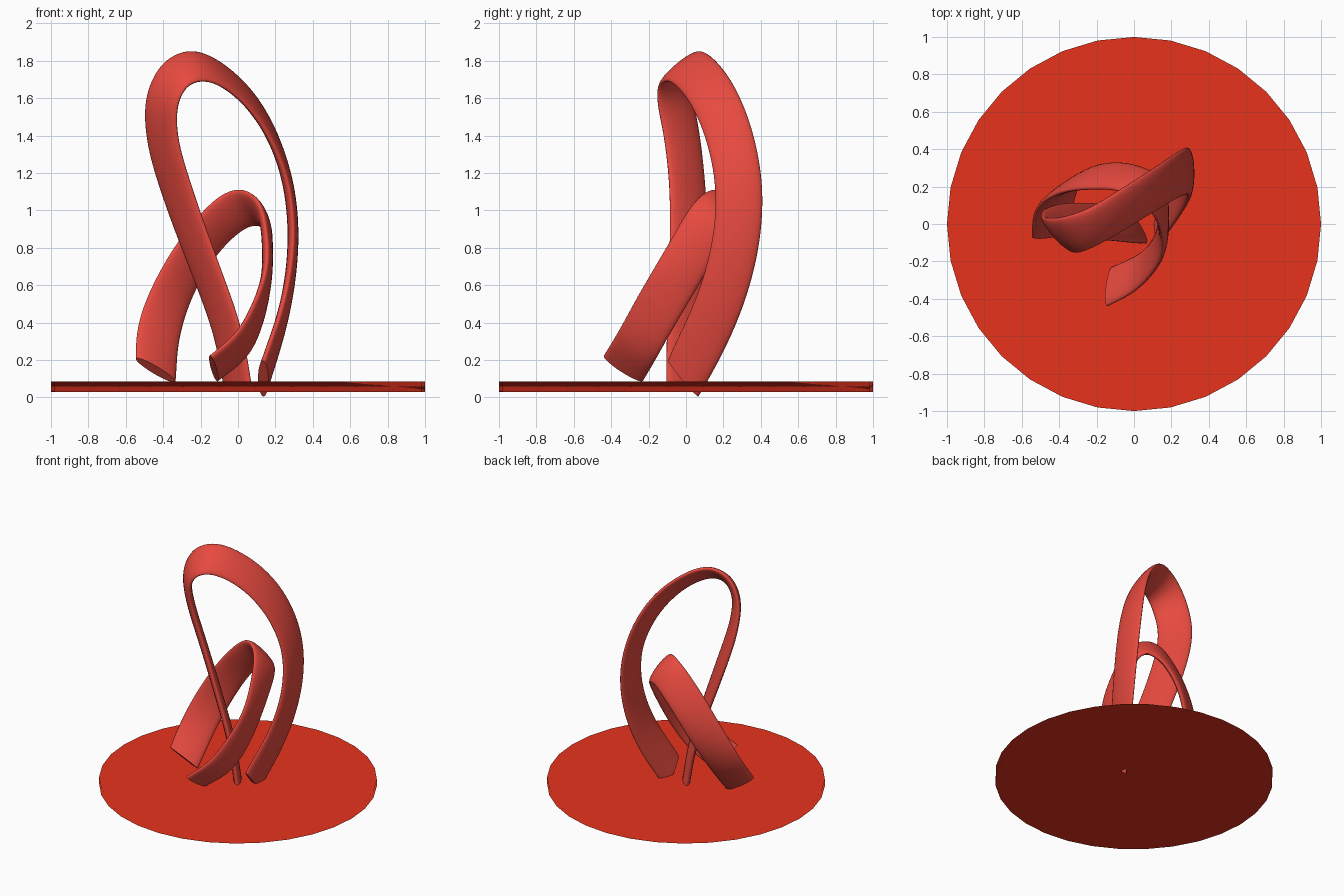
import bpy, bmesh, math
from mathutils import Vector

if "Cube" in bpy.data.objects:
    bpy.data.objects.remove(bpy.data.objects["Cube"])


def material(name, rgb):
    m = bpy.data.materials.new(name)
    m.diffuse_color = (*rgb, 1)
    m.use_nodes = True
    m.node_tree.nodes["Principled BSDF"].inputs["Base Color"].default_value = m.diffuse_color
    return m


ribbon_red = material("ribbon red", (0.80, 0.068, 0.050))
base_red = material("base red", (0.80, 0.033, 0.012))


def finish(name, bm, mat, angle):
    bmesh.ops.recalc_face_normals(bm, faces=bm.faces)
    me = bpy.data.meshes.new(name)
    bm.to_mesh(me)
    bm.free()
    ob = bpy.data.objects.new(name, me)
    bpy.context.collection.objects.link(ob)
    me.materials.append(mat)
    bpy.ops.object.select_all(action='DESELECT')
    ob.select_set(True)
    bpy.context.view_layer.objects.active = ob
    bpy.ops.object.shade_smooth_by_angle(angle=math.radians(angle))
    return ob


def spline(pts, knots, steps):
    """Smooth curve through the points, with tangents weighted by spacing."""
    n = len(pts)
    slope = [(pts[i + 1] - pts[i]) / (knots[i + 1] - knots[i]) for i in range(n - 1)]
    tan = []
    for i in range(n):
        if 0 < i < n - 1:
            h0, h1 = knots[i] - knots[i - 1], knots[i + 1] - knots[i]
            tan.append((slope[i - 1] * h1 + slope[i] * h0) / (h0 + h1))
        else:
            tan.append(slope[0] if i == 0 else slope[-1])
    out = []
    for i in range(n - 1):
        h = knots[i + 1] - knots[i]
        for k in range(steps):
            t = k / steps
            out.append(pts[i] * (2 * t ** 3 - 3 * t * t + 1) + tan[i] * h * (t ** 3 - 2 * t * t + t)
                       + pts[i + 1] * (3 * t * t - 2 * t ** 3) + tan[i + 1] * h * (t ** 3 - t * t))
    return out + [pts[-1].copy()]


def relax(p, times):
    for _ in range(times):
        p = [p[0]] + [(p[i - 1] + 2 * p[i] + p[i + 1]) / 4 for i in range(1, len(p) - 1)] + [p[-1]]
    return p


def ribbon(name, path, width=0.25, thick=0.058, steps=10, sides=24):
    """Sweep a flat ellipse along a path of (centre, width direction)."""
    pts = [Vector(r[:3]) for r in path]
    knots = [0.0]
    for a, b in zip(pts, pts[1:]):
        knots.append(knots[-1] + (b - a).length)
    cen = relax(spline(pts, knots, steps), 16)
    wid = relax(spline([Vector(r[3:]).normalized() for r in path], knots, steps), 16)
    last = len(cen) - 1
    bm = bmesh.new()
    rings = []
    for i, c in enumerate(cen):
        t = (cen[min(i + 1, last)] - cen[max(i - 1, 0)]).normalized()
        square = min(1, min(i, last - i) / 8)  # the ends are cut slightly askew
        w = wid[i].normalized()
        w = (w - t * w.dot(t) * square).normalized()
        n = t.cross(w).normalized()
        rings.append([bm.verts.new(c + w * (width / 2 * math.cos(a)) + n * (thick / 2 * math.sin(a)))
                      for a in (2 * math.pi * k / sides for k in range(sides))])
    for r, s in zip(rings, rings[1:]):
        for k in range(sides):
            j = (k + 1) % sides
            bm.faces.new((r[k], r[j], s[j], s[k]))
    bm.faces.new(rings[0])
    bm.faces.new(rings[-1])
    return finish(name, bm, ribbon_red, 60)


# Tall loop
ribbon("tall_loop", [
    (0.00, 0.00, 0.05, 0.14, -0.20, 0.00),
    (-0.055, 0.00, 0.35, 0.14, -0.20, 0.03),
    (-0.18, 0.012, 0.70, 0.14, -0.20, 0.05),
    (-0.325, 0.01, 1.10, 0.15, -0.19, 0.05),
    (-0.41, -0.025, 1.42, 0.16, -0.19, 0.01),
    (-0.40, -0.06, 1.61, 0.17, -0.19, -0.05),
    (-0.33, -0.055, 1.73, 0.14, -0.18, -0.12),
    (-0.22, -0.015, 1.775, 0.10, -0.17, -0.16),
    (-0.05, 0.085, 1.70, 0.07, -0.18, -0.16),
    (0.11, 0.185, 1.53, 0.03, -0.19, -0.13),
    (0.22, 0.255, 1.31, 0.01, -0.22, -0.08),
    (0.28, 0.285, 1.08, 0.00, -0.24, 0.00),
    (0.295, 0.262, 0.80, 0.00, -0.23, 0.06),
    (0.25, 0.165, 0.465, 0.00, -0.20, 0.12),
    (0.135, -0.015, 0.10, 0.00, -0.17, 0.20)])

# Low arch
ribbon("low_arch", [
    (-0.44, -0.05, 0.145, 0.20, 0.04, -0.12),
    (-0.425, 0.11, 0.35, 0.18, 0.06, -0.10),
    (-0.335, 0.22, 0.60, 0.16, 0.11, -0.12),
    (-0.16, 0.258, 0.87, 0.14, 0.13, -0.13),
    (0.03, 0.225, 1.02, 0.10, 0.12, -0.19),
    (0.125, 0.155, 0.985, 0.06, 0.17, -0.17),
    (0.157, 0.04, 0.80, 0.01, 0.20, -0.12),
    (0.152, -0.06, 0.63, 0.00, 0.20, -0.11),
    (0.11, -0.16, 0.46, 0.03, 0.20, -0.11),
    (0.02, -0.26, 0.28, 0.05, 0.20, -0.12),
    (-0.13, -0.335, 0.155, 0.03, 0.20, -0.13)])

# Round base, with its rim shaded softly into the flat faces
bm = bmesh.new()
bmesh.ops.create_cone(bm, cap_ends=True, segments=32, radius1=1, radius2=1, depth=0.055)
bmesh.ops.translate(bm, verts=bm.verts, vec=(0, 0, 0.0575))
disc = finish("base_disc", bm, base_red, 180)
soft = disc.modifiers.new("soft rim", 'WEIGHTED_NORMAL')
soft.mode = 'FACE_AREA'
soft.weight = 100
